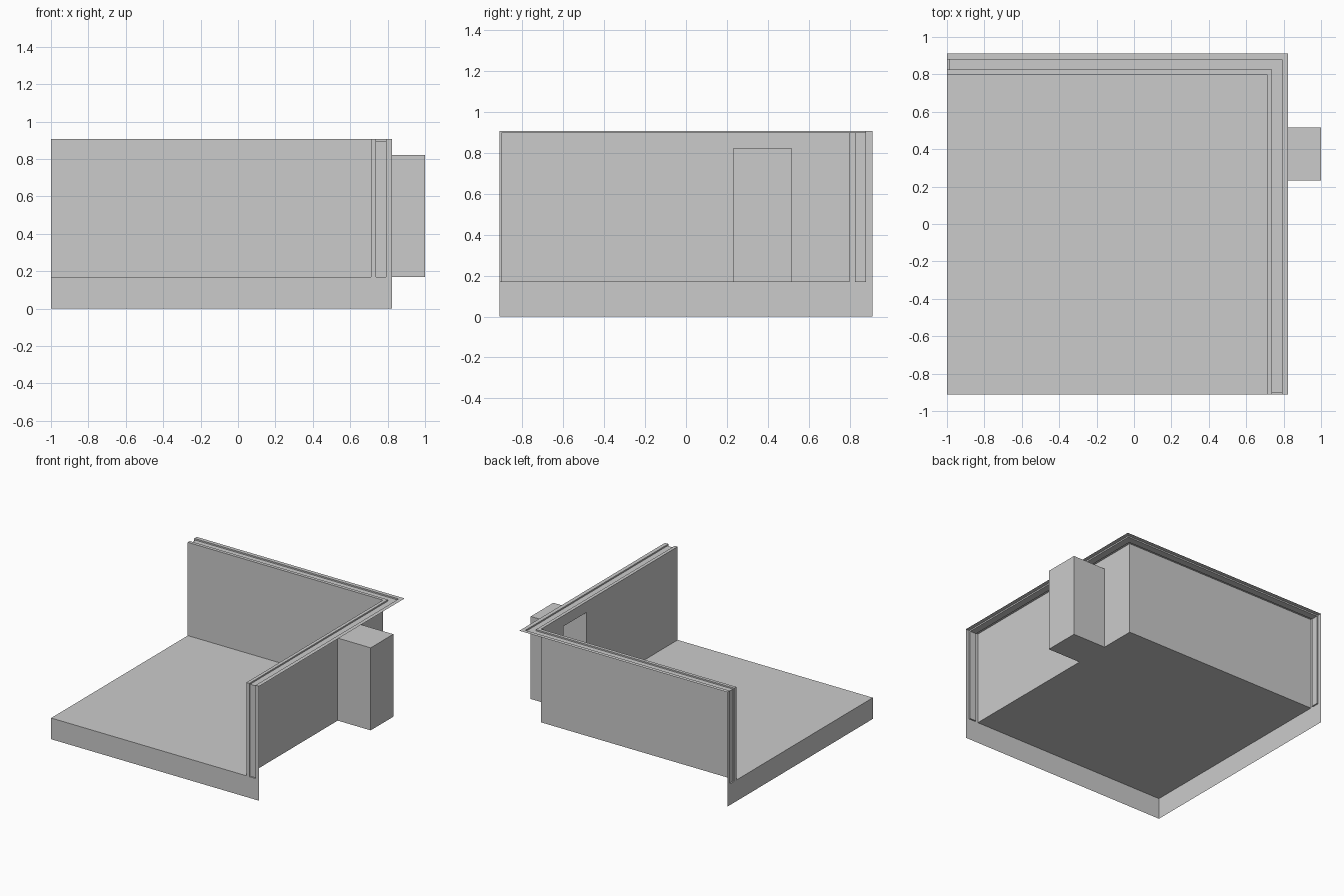
import bpy, bmesh
from mathutils import Vector

if "Cube" in bpy.data.objects:
    bpy.data.objects.remove(bpy.data.objects["Cube"])

# Main levels: outer edges, inner wall planes, floor and wall heights
L, R, F, B = -1.0, 0.823, -0.911, 0.911
WX, WY = 0.711, 0.799
FLOOR, TOP = 0.168, 0.907
# Alcove extents
AY0, AY1, AX, AZ = 0.233, 0.516, 1.0, 0.822


def make(name, faces):
    """Object from (points, facing direction) pairs."""
    bm = bmesh.new()
    for pts, toward in faces:
        f = bm.faces.new([bm.verts.new(p) for p in pts])
        f.normal_update()
        if f.normal.dot(Vector(toward)) < 0:
            f.normal_flip()
    finish(name, bm)


def finish(name, bm):
    bmesh.ops.remove_doubles(bm, verts=bm.verts, dist=1e-5)
    me = bpy.data.meshes.new(name)
    bm.to_mesh(me)
    bm.free()
    bpy.context.collection.objects.link(bpy.data.objects.new(name, me))


# Floor: top surface running into the alcove, plus the two visible slab edges
floor_xy = [(L, F), (WX, F), (WX, AY0), (AX, AY0), (AX, AY1), (WX, AY1), (WX, WY), (L, WY)]
make("floor_slab", [
    ([(x, y, FLOOR) for x, y in floor_xy], (0, 0, 1)),
    ([(L, F, 0), (R, F, 0), (R, F, FLOOR), (L, F, FLOOR)], (0, -1, 0)),
    ([(L, F, 0), (L, B, 0), (L, B, FLOOR), (L, F, FLOOR)], (-1, 0, 0)),
])

# Back wall: single inner surface
make("back_wall", [
    ([(L, WY, FLOOR), (WX, WY, FLOOR), (WX, WY, TOP), (L, WY, TOP)], (0, -1, 0)),
])

# Right wall: inner surface with the alcove opening
wall_yz = [(F, FLOOR), (AY0, FLOOR), (AY0, AZ), (AY1, AZ), (AY1, FLOOR),
           (WY, FLOOR), (WY, TOP), (F, TOP)]
make("right_wall", [([(WX, y, z) for y, z in wall_yz], (-1, 0, 0))])

# Alcove: sides, back and ceiling, facing the room
make("alcove", [
    ([(WX, AY0, FLOOR), (AX, AY0, FLOOR), (AX, AY0, AZ), (WX, AY0, AZ)], (0, 1, 0)),
    ([(WX, AY1, FLOOR), (AX, AY1, FLOOR), (AX, AY1, AZ), (WX, AY1, AZ)], (0, -1, 0)),
    ([(AX, AY0, FLOOR), (AX, AY1, FLOOR), (AX, AY1, AZ), (AX, AY0, AZ)], (-1, 0, 0)),
    ([(WX, AY0, AZ), (AX, AY0, AZ), (AX, AY1, AZ), (WX, AY1, AZ)], (0, 0, -1)),
])

# Grooved wall edge: a channel profile (offset across wall, depth) swept
# up the left end, along both wall tops and down the front end
profile = [(0, 0), (0.026, 0), (0.026, 0.011), (0.081, 0.011), (0.081, 0), (0.112, 0)]
stations = [
    lambda d, h: (L + h, WY + d, FLOOR),
    lambda d, h: (L + h, WY + d, TOP - h),
    lambda d, h: (WX + d, WY + d, TOP - h),
    lambda d, h: (WX + d, F + h, TOP - h),
    lambda d, h: (WX + d, F + h, FLOOR),
]
bm = bmesh.new()
rows = [[bm.verts.new(s(d, h)) for d, h in profile] for s in stations]
for a, b in zip(rows, rows[1:]):
    for i in range(len(profile) - 1):
        bm.faces.new((a[i], b[i], b[i + 1], a[i + 1]))
# Close the bottoms of the grooves
bm.faces.new(rows[0][1:5])
bm.faces.new(rows[-1][4:0:-1])
for f in bm.faces:
    f.normal_update()
for f in list(bm.faces)[-2:]:
    if f.normal.z < 0:
        f.normal_flip()
finish("wall_edge_trim", bm)
